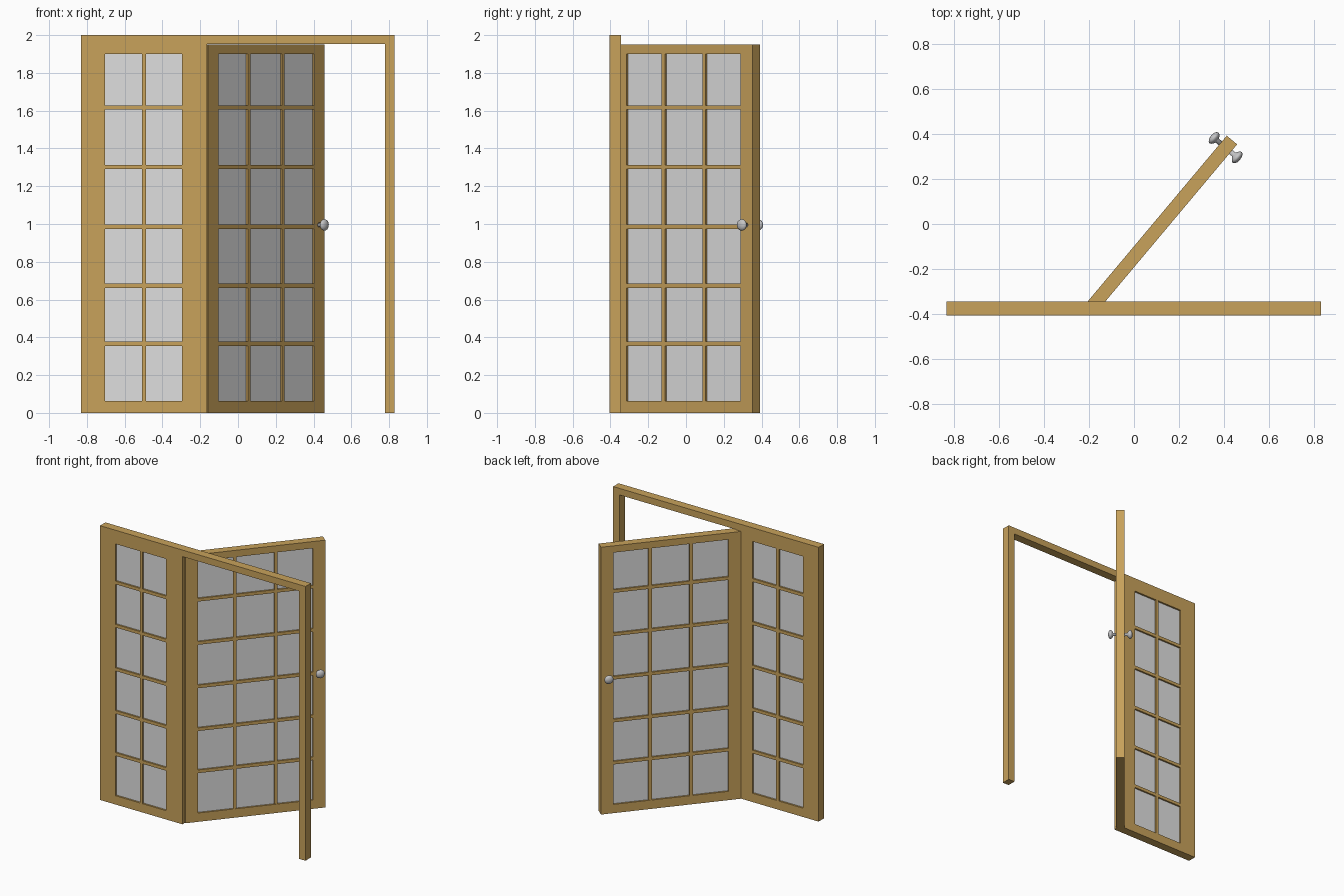
import bpy, bmesh, math
from mathutils import Matrix, Vector

if "Cube" in bpy.data.objects:
    bpy.data.objects.remove(bpy.data.objects["Cube"])


def material(name, rgb):
    m = bpy.data.materials.new(name)
    m.diffuse_color = (*rgb, 1)
    m.use_nodes = True
    m.node_tree.nodes["Principled BSDF"].inputs["Base Color"].default_value = m.diffuse_color
    return m


WOOD = material("oak wood", (0.58, 0.36, 0.105))
GLASS = material("pale grey glass", (0.74, 0.74, 0.74))
METAL = material("grey metal", (0.55, 0.55, 0.56))

T = 0.031                  # half thickness of frame, panel and door
FRAME_Y = -0.374           # centre plane of the frame
HEAD_Z = 1.952             # underside of the header
BAR_Z = (0.366, 0.673, 0.985, 1.302, 1.617)   # horizontal glazing bars
SILL, TOP = 0.064, 1.90    # opening bottom and top
BAR = 0.0115               # half width of a glazing bar


def boxes(name, specs, mat, matrix):
    """One object made of boxes, each (x0, x1, z0, z1, half thickness)."""
    bm = bmesh.new()
    for x0, x1, z0, z1, t in specs:
        m = Matrix.Translation(((x0 + x1) / 2, 0, (z0 + z1) / 2)) @ \
            Matrix.Diagonal((x1 - x0, 2 * t, z1 - z0, 1))
        bmesh.ops.create_cube(bm, size=1, matrix=m)
    return finish(name, bm, mat, matrix)


def finish(name, bm, mat, matrix):
    bmesh.ops.recalc_face_normals(bm, faces=bm.faces)
    me = bpy.data.meshes.new(name)
    bm.to_mesh(me)
    bm.free()
    me.materials.append(mat)
    ob = bpy.data.objects.new(name, me)
    ob.matrix_world = matrix
    bpy.context.collection.objects.link(ob)
    return ob


def glazed_panel(name, x0, x1, a, b, bars_x, height, t, matrix):
    """Stiles and rails around the opening a..b, glazing bars and glass."""
    rim = [(x0, a, 0, height, t), (b, x1, 0, height, t),
           (a, b, 0, SILL, t), (a, b, TOP, height, t)]
    boxes(name + "_rim", rim, WOOD, matrix)
    bars = [(x - BAR, x + BAR, SILL, TOP, t - 0.001) for x in bars_x]
    left = [a] + [x + BAR for x in bars_x]
    right = [x - BAR for x in bars_x] + [b]
    for p, q in zip(left, right):
        bars += [(p, q, z - BAR, z + BAR, t - 0.001) for z in BAR_Z]
    boxes(name + "_glazing_bars", bars, WOOD, matrix)
    boxes(name + "_glass", [(a, b, SILL, TOP, 0.018)], GLASS, matrix)


# outer frame: two posts and the header
frame_m = Matrix.Translation((0, FRAME_Y, 0))
boxes("header", [(-0.83, 0.828, HEAD_Z, 2.0, T)], WOOD, frame_m)
boxes("left_post", [(-0.83, -0.78, 0, HEAD_Z, T)], WOOD, frame_m)
boxes("right_post", [(0.777, 0.828, 0, HEAD_Z, T)], WOOD, frame_m)

# fixed side panel, two panes wide
glazed_panel("side_panel", -0.78, -0.165, -0.704, -0.297, [-0.4975],
             HEAD_Z, T, frame_m)

# open door, three panes wide
door_m = Matrix.Translation((-0.181, -0.361, 0)) @ \
    Matrix.Rotation(math.radians(50), 4, 'Z')
glazed_panel("door", 0, 0.957, 0.085, 0.872, [0.339, 0.620],
             1.949, 0.03, door_m)

# door knobs: lathed profile (radius, distance from door centre)
PROFILE = [(0, 0.028), (0.012, 0.028), (0.011, 0.048), (0.019, 0.052),
           (0.028, 0.060), (0.031, 0.067), (0.028, 0.074), (0.018, 0.081),
           (0, 0.084)]
for name, side in (("inner_knob", 1), ("outer_knob", -1)):
    bm = bmesh.new()
    vs = [bm.verts.new((r, side * d, 0)) for r, d in PROFILE]
    es = [bm.edges.new(p) for p in zip(vs, vs[1:])]
    bmesh.ops.spin(bm, geom=vs + es, cent=(0, 0, 0), axis=(0, 1, 0),
                   angle=math.tau, steps=24)
    bmesh.ops.remove_doubles(bm, verts=bm.verts, dist=1e-5)
    knob = finish(name, bm, METAL, door_m @ Matrix.Translation((0.913, 0, 0.995)))
    for f in knob.data.polygons:
        f.use_smooth = True
